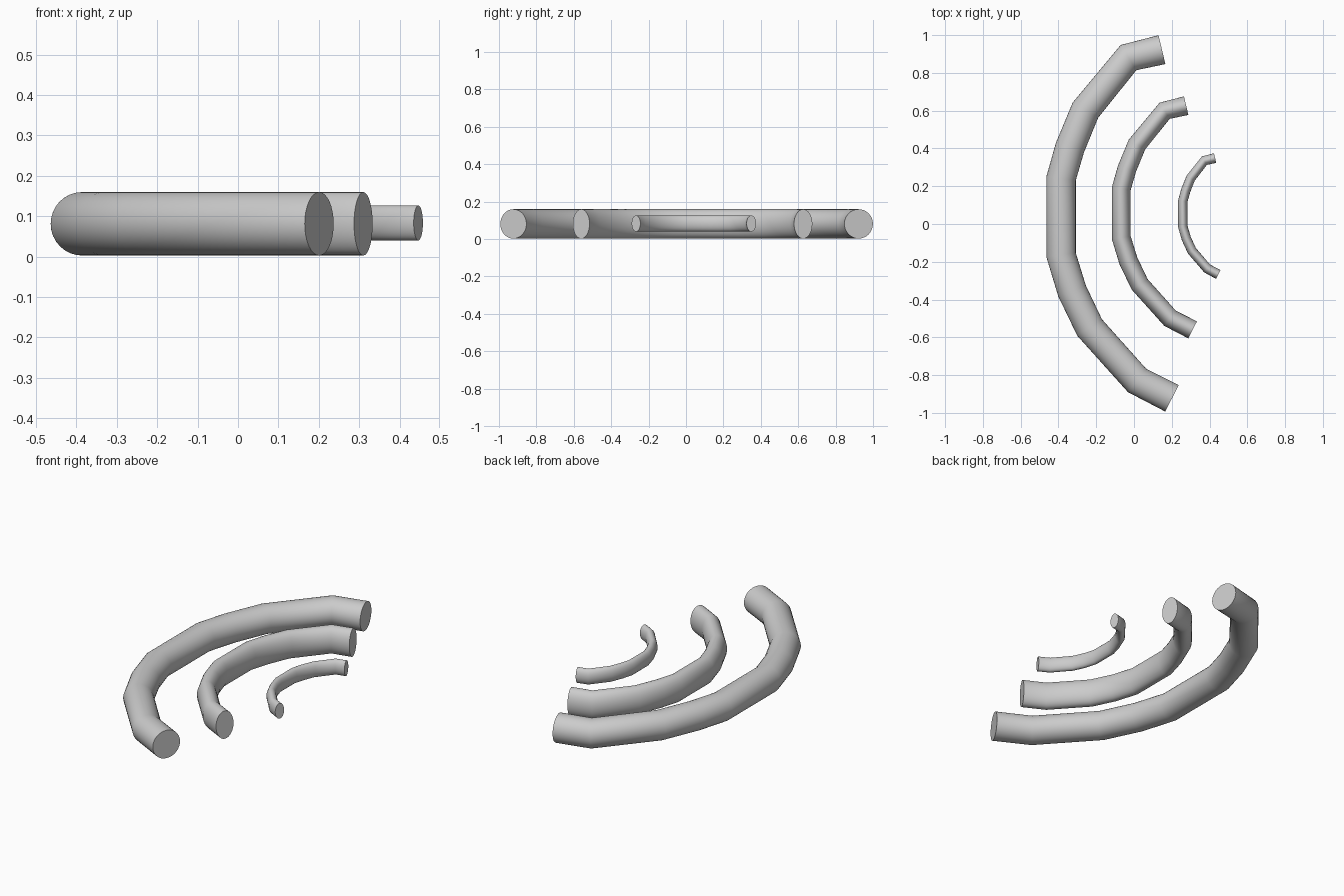
import bpy
import math

if "Cube" in bpy.data.objects:
    bpy.data.objects.remove(bpy.data.objects["Cube"])

# Centre line of the largest arc, seen from above
PATH = [(0.148, 0.923), (-0.029, 0.881), (-0.257, 0.603), (-0.339, 0.405),
        (-0.386, 0.241), (-0.386, -0.164), (-0.328, -0.354), (-0.235, -0.548),
        (0.016, -0.828), (0.201, -0.923)]
RADIUS = 0.0785


def arc(name, location, scale):
    # Capped round tube swept along the shared path, then scaled and placed
    curve = bpy.data.curves.new(name + "_path", 'CURVE')
    curve.dimensions = '3D'
    curve.bevel_depth = RADIUS
    curve.bevel_resolution = 14
    curve.use_fill_caps = True
    spline = curve.splines.new('POLY')
    spline.points.add(len(PATH) - 1)
    for point, (x, y) in zip(spline.points, PATH):
        point.co = (x, y, 0, 1)
    obj = bpy.data.objects.new(name, curve)
    bpy.context.collection.objects.link(obj)
    obj.location = location
    obj.scale = scale
    bpy.ops.object.select_all(action='DESELECT')
    obj.select_set(True)
    bpy.context.view_layer.objects.active = obj
    bpy.ops.object.convert(target='MESH')
    bpy.ops.object.transform_apply(location=False, rotation=False, scale=True)
    bpy.ops.object.shade_smooth_by_angle(angle=math.radians(42))


# Three nested arcs; the smaller two keep more of their height than width
arc("large_arc", (0, 0, 0.081), (1, 1, 1))
arc("medium_arc", (0.181, 0.033, 0.081), (0.643, 0.643, 1))
arc("small_arc", (0.382, 0.041, 0.083), (0.32, 0.334, 0.55))
